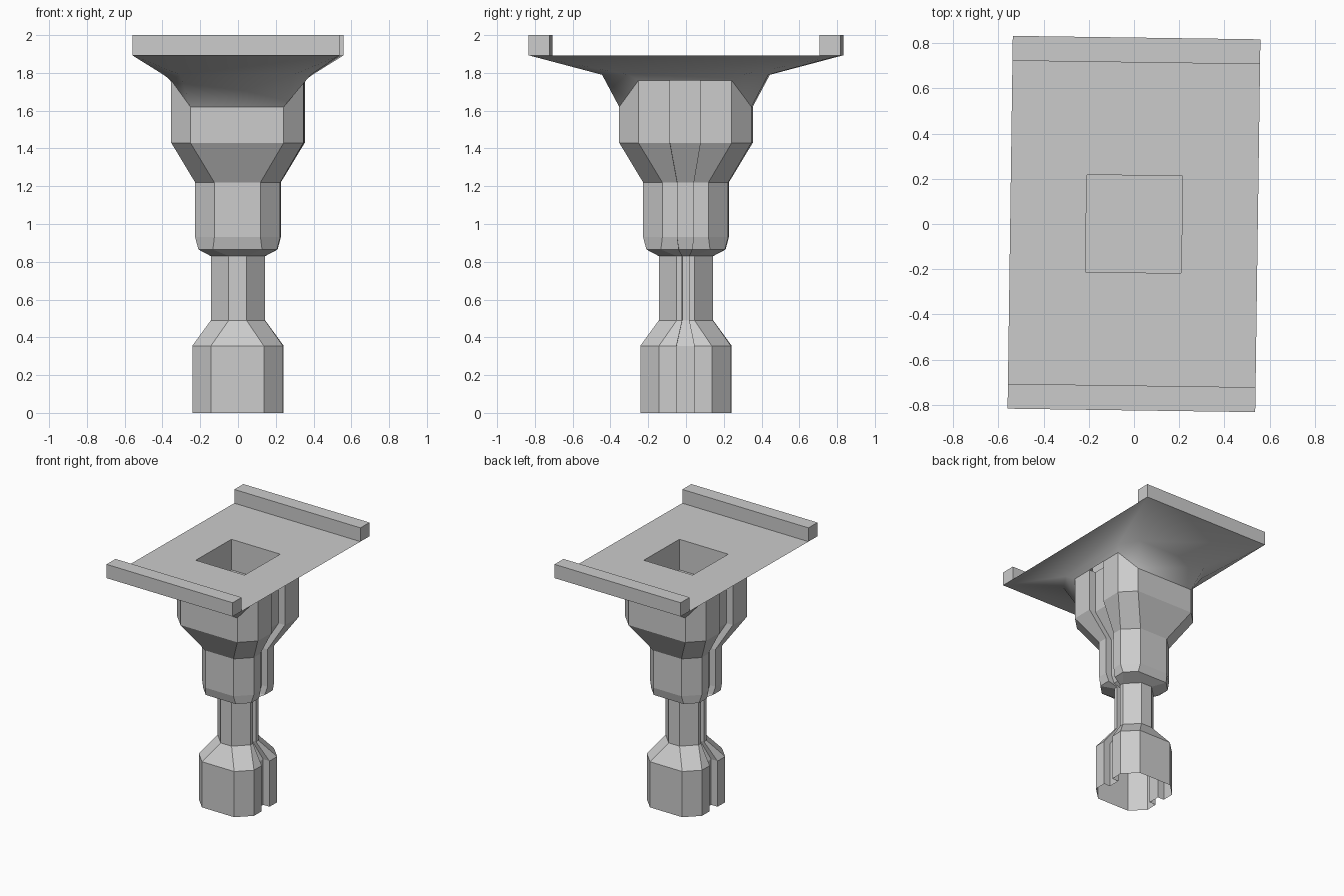
import bpy, bmesh
from math import radians

cube = bpy.data.objects.get("Cube")
if cube:
    bpy.data.objects.remove(cube)

TURN = radians(-0.8)
RIM = 1.893
HX, HY = 0.548, 0.825

grey = bpy.data.materials.new("plain grey")
grey.use_nodes = True
colour = (0.6, 0.6, 0.6, 1)
grey.diffuse_color = colour
grey.node_tree.nodes["Principled BSDF"].inputs["Base Color"].default_value = colour


def finish(name, bm, smooth=False):
    """Turn a bmesh into a named grey object."""
    for f in bm.faces:
        f.smooth = smooth
    mesh = bpy.data.meshes.new(name)
    bm.to_mesh(mesh)
    bm.free()
    mesh.materials.append(grey)
    ob = bpy.data.objects.new(name, mesh)
    ob.rotation_euler.z = TURN
    bpy.context.collection.objects.link(ob)
    return ob


def loft(bm, rings):
    """Skin a stack of closed rings, listed counter-clockwise."""
    rows = [[bm.verts.new(p) for p in ring] for ring in rings]
    for low, high in zip(rows, rows[1:]):
        n = len(low)
        for i in range(n):
            j = (i + 1) % n
            bm.faces.new((low[i], low[j], high[j], high[i]))
    return rows


def half_turn(points):
    return points + [(-x, -y, z) for x, y, z in points]


def notched(z, half, flat, slot, depth, z_side=None):
    """Chamfered square with a slot in the two x sides."""
    zs = z if z_side is None else z_side
    floor = half - depth
    return half_turn([(half, -flat, zs), (half, -slot, zs), (floor, -slot, zs),
                      (floor, slot, zs), (half, slot, zs), (half, flat, zs),
                      (flat, half, z), (-flat, half, z)])


def octagon(hx, hy, fx, fy, z_side, z_end):
    return half_turn([(hx, -fy, z_side), (hx, fy, z_side),
                      (fx, hy, z_end), (-fx, hy, z_end)])


def rectangle(hx, hy, z):
    return half_turn([(hx, -hy, z), (hx, hy, z)])


# Hollow slotted column, open at the foot
bm = bmesh.new()
loft(bm, [
    notched(0, 0.24, 0.14, 0.047, 0.055),
    notched(0.355, 0.24, 0.14, 0.047, 0.055),
    notched(0.49, 0.143, 0.047, 0.018, 0.035),
    notched(0.83, 0.143, 0.047, 0.018, 0.035),
    notched(0.865, 0.208, 0.13, 0.035, 0.05),
    notched(0.93, 0.225, 0.122, 0.043, 0.05),
    notched(1.22, 0.225, 0.122, 0.043, 0.05),
    notched(1.43, 0.35, 0.247, 0.08, 0.055),
    notched(1.62, 0.35, 0.247, 0.08, 0.055, 1.76),
])
finish("slotted_column", bm)

# Flared underside between column and tray
bm = bmesh.new()
loft(bm, [
    octagon(0.35, 0.35, 0.247, 0.247, 1.76, 1.62),
    octagon(0.39, 0.44, 0.3, 0.3, 1.79, 1.79),
    octagon(HX, HY, HX, HY, RIM, RIM),
])
bmesh.ops.remove_doubles(bm, verts=bm.verts, dist=0.0001)
finish("flared_underside", bm, True)

# Tray top with a square socket
bm = bmesh.new()
rows = loft(bm, [
    rectangle(HX, HY, RIM),
    rectangle(0.212, 0.215, RIM),
    rectangle(0.212, 0.215, 1.655),
])
bm.faces.new(rows[-1])
finish("tray_with_socket", bm)

# Raised lips at both ends of the tray
for name, side in (("front_lip", -1), ("back_lip", 1)):
    bm = bmesh.new()
    bmesh.ops.create_cube(bm, size=1)
    for v in bm.verts:
        v.co.x *= 2 * HX
        v.co.y = side * 0.77 + v.co.y * 0.11
        v.co.z = (RIM + 2) / 2 + v.co.z * (2 - RIM)
    finish(name, bm)
